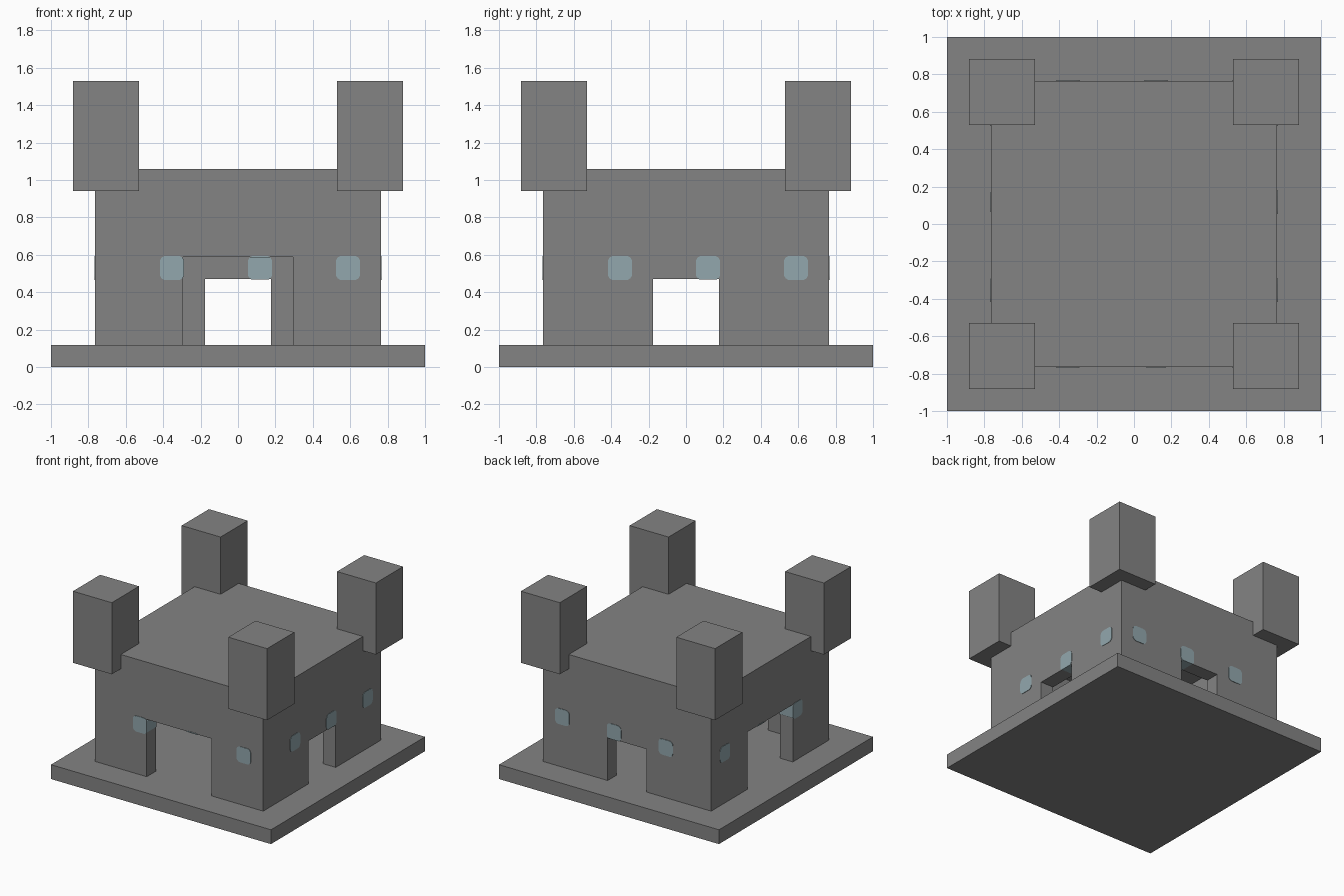
import bpy
from math import pi
from mathutils import Matrix, Vector

cube = bpy.data.objects.get("Cube")
if cube:
    bpy.data.objects.remove(cube, do_unlink=True)

U = 2 / 17  # building module: wall and slab thickness


def material(name, color):
    mat = bpy.data.materials.new(name)
    mat.use_nodes = True
    mat.diffuse_color = color
    mat.node_tree.nodes["Principled BSDF"].inputs["Base Color"].default_value = color
    return mat


stone = material("grey_stone", (0.23, 0.23, 0.23, 1))
glass = material("pale_blue_glass", (0.29, 0.39, 0.42, 1))


def box(name, low, high, mat=stone):
    """Box between two corners given in modules."""
    low, high = Vector(low) * U, Vector(high) * U
    bpy.ops.mesh.primitive_cube_add(size=1, location=(low + high) / 2)
    obj = bpy.context.object
    obj.name = name
    obj.scale = high - low
    bpy.ops.object.transform_apply(location=True, rotation=True, scale=True)
    obj.data.materials.append(mat)
    return obj


def cut(obj, cutter):
    mod = obj.modifiers.new("cut_" + cutter.name, 'BOOLEAN')
    mod.operation = 'DIFFERENCE'
    mod.solver = 'EXACT'
    mod.object = cutter


def helper(obj):
    obj.hide_render = True
    obj.hide_set(True)
    return obj


# Base slab and hollow hall with its roof
box("base_slab", (-8.5, -8.5, 0), (8.5, 8.5, 1))
hall = box("hall", (-6.5, -6.5, 1), (6.5, 6.5, 9))
cut(hall, helper(box("room_cutter", (-5.5, -5.5, 0.5), (5.5, 5.5, 8))))

# Each side: quarter turn, mirrored window spacing, door half width, door top
sides = {
    "front": (0, 1, 2.5, 5),
    "right": (pi / 2, 1, 1.5, 4),
    "back": (pi, -1, 1.5, 4),
    "left": (-pi / 2, -1, 2.5, 5),
}
GAP = 0.02  # lets panes stand just proud of the door reveals

for side, (angle, flip, half, top) in sides.items():
    turn = Matrix.Rotation(angle, 4, 'Z')

    # Doorway through the wall
    door = box(side + "_door_cutter", (-half, -7, 0.5), (half, -5, top))
    trim = box(side + "_pane_cutter", (GAP - half, -7, 0.5),
               (half - GAP, -5, top - GAP))
    for cutter in (door, trim):
        cutter.data.transform(turn)
        helper(cutter)
    cut(hall, door)

    # Rounded panes running through the wall
    for i, x in enumerate((-3, 1, 5)):
        # the pattern follows the same axis direction on opposite walls
        along = x * flip
        pane = box(f"{side}_window_{i + 1}", (along - 0.55, -6.53, 3.95),
                   (along + 0.55, -5.47, 5.05), glass)
        weights = pane.data.attributes.new("bevel_weight_edge", 'FLOAT', 'EDGE')
        for edge in pane.data.edges:
            a, b = (pane.data.vertices[v].co for v in edge.vertices)
            weights.data[edge.index].value = float(abs(a.y - b.y) > U / 2)
        pane.data.transform(turn)
        bevel = pane.modifiers.new("round_corners", 'BEVEL')
        bevel.limit_method = 'WEIGHT'
        bevel.width = 0.27 * U
        bevel.segments = 4
        if abs(along) - 0.55 < half:
            cut(pane, trim)

# Corner turrets overhanging the roof
for sx, x in (("left", 6), ("right", -6)):
    for sy, y in (("front", -6), ("back", 6)):
        box(f"{sy}_{sx}_turret", (x - 1.5, y - 1.5, 8), (x + 1.5, y + 1.5, 13))
